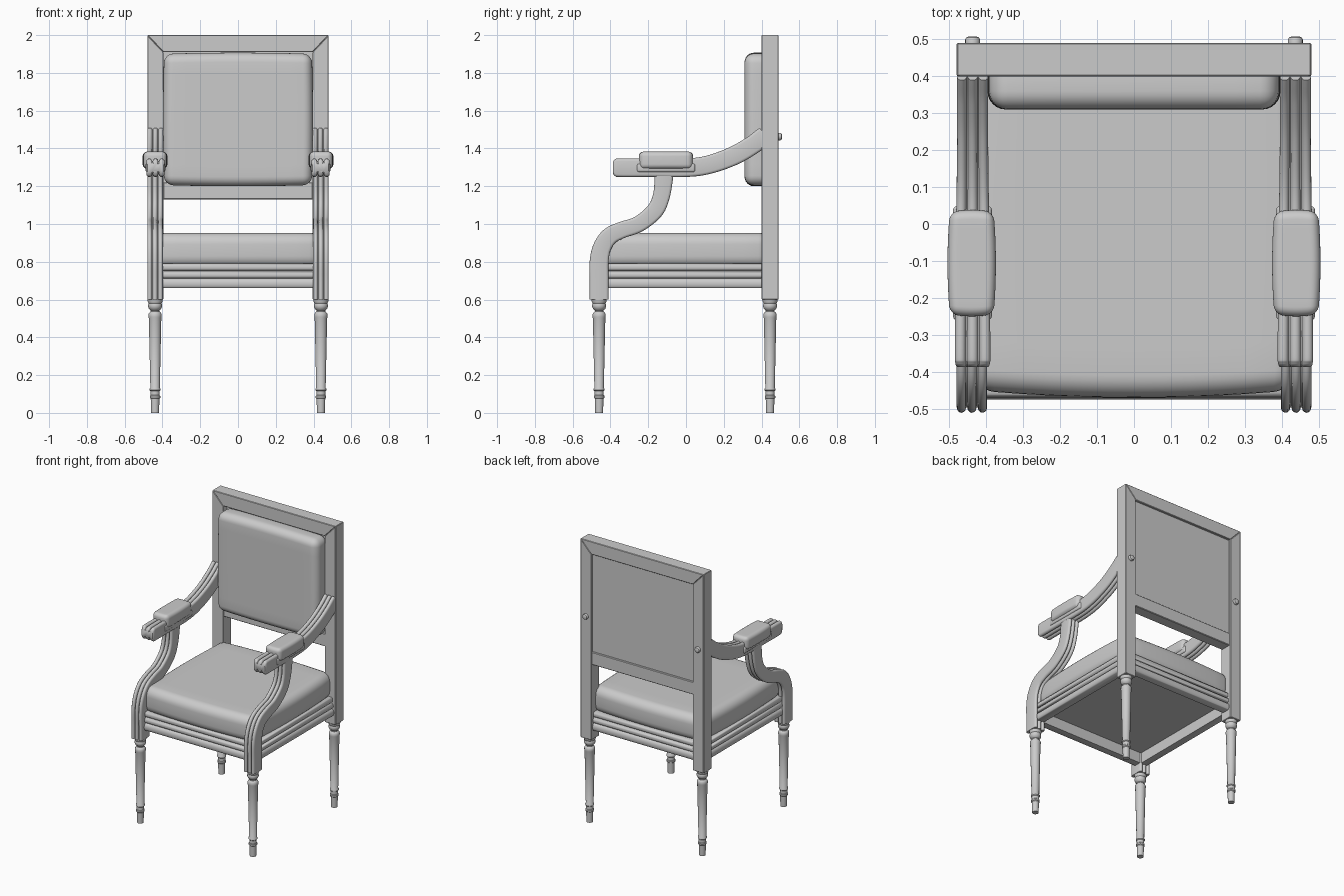
import bpy, bmesh, math
from mathutils import Vector

if "Cube" in bpy.data.objects:
    bpy.data.objects.remove(bpy.data.objects["Cube"])


def finish(name, bm, mirror=False, angle=35):
    bmesh.ops.recalc_face_normals(bm, faces=bm.faces)
    me = bpy.data.meshes.new(name)
    bm.to_mesh(me)
    bm.free()
    me.shade_smooth()
    me.set_sharp_from_angle(angle=math.radians(angle))
    ob = bpy.data.objects.new(name, me)
    bpy.context.collection.objects.link(ob)
    if mirror:
        ob.modifiers.new("mirror", 'MIRROR').use_mirror_merge = False
    return ob


def box(name, lo, hi, r=0.0, seg=1, mirror=False, angle=35):
    bm = bmesh.new()
    bmesh.ops.create_cube(bm, size=1)
    for v in bm.verts:
        v.co = Vector([lo[i] if v.co[i] < 0 else hi[i] for i in range(3)])
    if r:
        bmesh.ops.bevel(bm, geom=bm.edges[:], offset=r, segments=seg,
                        profile=0.5, affect='EDGES')
    return finish(name, bm, mirror, angle)


def pillow(name, lo, hi, r, axis, puff, mirror=False):
    """Rounded box whose outline swells gently along its sides."""
    bm = bmesh.new()
    bmesh.ops.create_cube(bm, size=1)
    for v in bm.verts:
        v.co = Vector([lo[i] if v.co[i] < 0 else hi[i] for i in range(3)])
    bmesh.ops.bevel(bm, geom=bm.edges[:], offset=r, segments=6,
                    profile=0.5, affect='EDGES')
    # slice the long directions so the sides can curve
    a, b = [i for i in range(3) if i != axis]
    for i in (a, b):
        for k in range(1, 10):
            co, no = Vector((0, 0, 0)), Vector((0, 0, 0))
            co[i] = lo[i] + r + (hi[i] - lo[i] - 2 * r) * k / 10
            no[i] = 1
            bmesh.ops.bisect_plane(bm, geom=bm.verts[:] + bm.edges[:] + bm.faces[:],
                                   plane_co=co, plane_no=no)
    mid = [(lo[i] + hi[i]) / 2 for i in range(3)]
    half = [(hi[i] - lo[i]) / 2 for i in range(3)]
    for v in bm.verts:
        s, t = (v.co[a] - mid[a]) / half[a], (v.co[b] - mid[b]) / half[b]
        v.co[a] -= puff * s * t * t
        v.co[b] -= puff * t * s * s
    return finish(name, bm, mirror, 60)


def plate(name, outline, y0, y1, mirror=False):
    """Front-view outline (x, z) given thickness along y, edges eased."""
    bm = bmesh.new()
    f = bm.faces.new([bm.verts.new((x, y0, z)) for x, z in outline])
    g = bmesh.ops.extrude_face_region(bm, geom=[f])
    for v in g['geom']:
        if isinstance(v, bmesh.types.BMVert):
            v.co.y = y1
    bmesh.ops.bevel(bm, geom=bm.edges[:], offset=0.003, segments=1, affect='EDGES')
    return finish(name, bm, mirror, 30)


def lathe(name, profile, x, y, seg=24):
    bm = bmesh.new()
    rings = [[bm.verts.new((x + r * math.cos(2 * math.pi * k / seg),
                            y + r * math.sin(2 * math.pi * k / seg), z))
              for k in range(seg)] for r, z in profile]
    skin(bm, rings)
    return finish(name, bm, True, 40)


def skin(bm, rings):
    n = len(rings[0])
    for p, q in zip(rings, rings[1:]):
        for k in range(n):
            bm.faces.new((p[k], p[(k + 1) % n], q[(k + 1) % n], q[k]))
    bm.faces.new(rings[0])
    bm.faces.new(rings[-1])


def smooth_path(keys, steps=6):
    """Catmull-Rom through the keys."""
    k = [Vector(p) for p in keys]
    k = [k[0] * 2 - k[1]] + k + [k[-1] * 2 - k[-2]]
    out = []
    for i in range(1, len(k) - 2):
        a, b, c, d = k[i - 1:i + 3]
        for s in range(steps):
            t = s / steps
            out.append(0.5 * (2 * b + (c - a) * t + (2 * a - 5 * b + 4 * c - d) * t * t
                              + (3 * b - a - 3 * c + d) * t ** 3))
    return out + [k[-2]]


def reeded_section():
    """Half-unit cross-section (u, drop): three round reeds on one face."""
    pts = []
    for c in (-0.66, 0, 0.66):
        for k in range(7):
            a = math.pi * (1 - k / 6)
            pts.append((c + 0.29 * math.cos(a), 0.014 * (1 - math.sin(a))))
    return pts


def reeded_sweep(name, keys, xc):
    """Keys are (y, z, half thickness, half width) in the side view."""
    path = smooth_path(keys)
    sec = reeded_section()
    bm = bmesh.new()
    rings = []
    for i, p in enumerate(path):
        d = path[min(i + 1, len(path) - 1)] - path[max(i - 1, 0)]
        t = Vector((d[0], d[1])).normalized()
        ny, nz = -t.y, t.x
        loop = [(u, p[2] - e) for u, e in sec] + [(-u, -p[2] + e) for u, e in sec]
        rings.append([bm.verts.new((xc + u * p[3] / 0.95, p[0] + ny * v, p[1] + nz * v))
                      for u, v in loop])
    skin(bm, rings)
    return finish(name, bm, True, 40)


# back frame: mitred posts and top rail, lower rail, rear panel
plate("back_post", [(0.48, 0.6), (0.48, 2.0), (0.395, 1.91), (0.395, 0.6)], 0.4, 0.49, True)
plate("top_rail", [(-0.48, 2.0), (0.48, 2.0), (0.395, 1.91), (-0.395, 1.91)], 0.4, 0.49)
box("lower_back_rail", (-0.397, 0.405, 1.13), (0.397, 0.484, 1.22), 0.004)
box("back_panel", (-0.397, 0.44, 1.2), (0.397, 0.474, 1.915))
pillow("back_cushion", (-0.397, 0.31, 1.2), (0.397, 0.45, 1.907), 0.05, 1, 0.006)

# seat frame: moulded rail swept round a rectangle with mitred corners
profile = [(-0.06, 0.66), (0.0, 0.66)]
for z0, z1, out in ((0.66, 0.708, 0.0), (0.712, 0.748, -0.004), (0.752, 0.79, -0.008)):
    for k in range(6):
        a = math.pi * k / 5
        profile.append((out - 0.012 * (1 - math.sin(a)), z0 + (z1 - z0) * (1 - math.cos(a)) / 2))
profile = profile[:1] + profile[2:] + [(-0.06, 0.79)]
bm = bmesh.new()
rings = [[bm.verts.new((sx * (0.467 + d), sy * (0.476 + d), z)) for d, z in profile]
         for sx, sy in ((1, 1), (-1, 1), (-1, -1), (1, -1))]
n = len(profile)
for i in range(4):
    p, q = rings[i], rings[(i + 1) % 4]
    for k in range(n):
        bm.faces.new((p[k], p[(k + 1) % n], q[(k + 1) % n], q[k]))
finish("seat_rails", bm, angle=40)
box("seat_underside", (-0.42, -0.43, 0.735), (0.42, 0.43, 0.75))
pillow("seat_cushion", (-0.455, -0.47, 0.77), (0.455, 0.46, 0.953), 0.06, 2, 0.02)

# arms and S-curved supports, reeded along their length
reeded_sweep("arm", [(-0.387, 1.298, 0.03, 0.043), (-0.376, 1.298, 0.044, 0.047),
                     (-0.35, 1.298, 0.049, 0.048), (-0.2, 1.298, 0.049, 0.047),
                     (0.0, 1.298, 0.049, 0.045), (0.12, 1.314, 0.049, 0.043),
                     (0.25, 1.36, 0.05, 0.042), (0.35, 1.417, 0.05, 0.042),
                     (0.42, 1.47, 0.05, 0.042)], 0.437)
reeded_sweep("arm_support", [(-0.46, 0.6, 0.05, 0.041), (-0.46, 0.7, 0.05, 0.041),
                             (-0.46, 0.8, 0.05, 0.041), (-0.445, 0.875, 0.048, 0.041),
                             (-0.405, 0.935, 0.046, 0.041), (-0.34, 0.968, 0.044, 0.041),
                             (-0.25, 1.0, 0.043, 0.041), (-0.165, 1.07, 0.045, 0.041),
                             (-0.13, 1.15, 0.045, 0.041), (-0.117, 1.25, 0.049, 0.041),
                             (-0.117, 1.28, 0.049, 0.041)], 0.439)

# padded arm rests on thin bases
box("arm_pad_base", (0.385, -0.26, 1.275), (0.49, 0.048, 1.32), 0.01, 3, True)
pillow("arm_pad", (0.374, -0.25, 1.292), (0.505, 0.038, 1.383), 0.025, 2, 0.006, True)

# turned legs
leg = [(0.021, 0), (0.023, 0.075), (0.028, 0.08), (0.028, 0.09), (0.024, 0.094),
       (0.024, 0.115), (0.029, 0.12), (0.029, 0.128), (0.025, 0.133), (0.033, 0.5),
       (0.035, 0.508), (0.035, 0.522), (0.031, 0.53), (0.023, 0.537), (0.023, 0.543),
       (0.032, 0.55), (0.037, 0.562), (0.037, 0.572), (0.034, 0.58), (0.039, 0.59), (0.039, 0.602)]
lathe("front_leg", leg, 0.439, -0.46)
lathe("back_leg", leg, 0.439, 0.445)

# round bolt heads behind the arms
bm = bmesh.new()
skin(bm, [[bm.verts.new((0.437 + r * math.cos(k * math.pi / 10), y,
                         1.463 + r * math.sin(k * math.pi / 10))) for k in range(20)]
          for r, y in ((0.02, 0.485), (0.02, 0.499), (0.017, 0.505), (0.01, 0.508))])
finish("bolt_head", bm, True)
